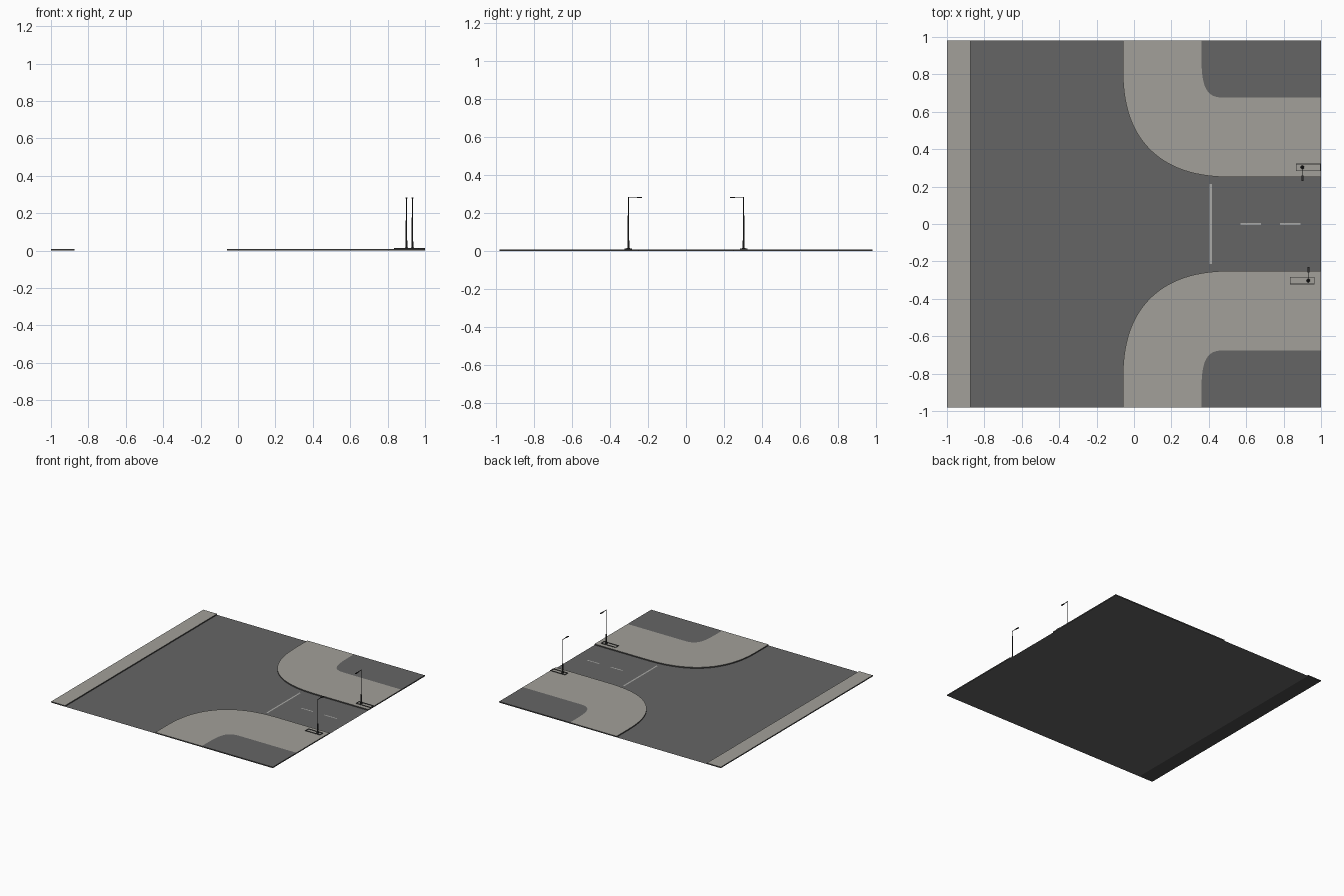
import bpy, bmesh, math

if "Cube" in bpy.data.objects:
    bpy.data.objects.remove(bpy.data.objects["Cube"])

CURB = 0.009   # pavement height
EDGE = 0.98    # half depth of the tile


def material(name, r, g, b):
    m = bpy.data.materials.new(name)
    m.diffuse_color = (r, g, b, 1)
    m.use_nodes = True
    m.node_tree.nodes["Principled BSDF"].inputs["Base Color"].default_value = m.diffuse_color
    return m


ASPHALT = material("asphalt grey", 0.13, 0.13, 0.13)
PAVING = material("paving grey", 0.36, 0.35, 0.32)
KERB = material("dark kerb", 0.07, 0.07, 0.068)
PAINT = material("road paint", 0.40, 0.40, 0.385)
METAL = material("dark metal", 0.03, 0.03, 0.03)


def finish(name, bm, mats):
    me = bpy.data.meshes.new(name)
    bm.to_mesh(me)
    bm.free()
    ob = bpy.data.objects.new(name, me)
    bpy.context.collection.objects.link(ob)
    for m in mats:
        me.materials.append(m)
    return ob


def plate(name, x0, x1, y0, y1, z, mat):
    bm = bmesh.new()
    bm.faces.new([bm.verts.new(p) for p in
                  ((x0, y0, z), (x1, y0, z), (x1, y1, z), (x0, y1, z))])
    return finish(name, bm, [mat])


def add_box(bm, x0, x1, y0, y1, z0, z1):
    vs = bmesh.ops.create_cube(bm, size=1)["verts"]
    for v in vs:
        v.co = (x1 if v.co.x > 0 else x0, y1 if v.co.y > 0 else y0,
                z1 if v.co.z > 0 else z0)


def add_pole(bm, x, y, z0, z1, r0, r1):
    vs = bmesh.ops.create_cone(bm, cap_ends=True, segments=8, radius1=r0,
                               radius2=r1, depth=z1 - z0)["verts"]
    bmesh.ops.translate(bm, verts=vs, vec=(x, y, (z0 + z1) / 2))


def bend(cx, cy, a, b, n, steps=28):
    """Rounded corner from the back edge of the tile round to its right edge."""
    pts = [(cx - a, EDGE)]
    for i in range(steps + 1):
        t = math.pi / 2 * i / steps
        pts.append((cx - a * math.cos(t) ** (2 / n) if i < steps else cx,
                    cy - b * math.sin(t) ** (2 / n)))
    return pts + [(1, cy - b)]


def corner(name, s):
    """Pavement wrapping a block of ground; s mirrors it in y."""
    bm = bmesh.new()
    outer = bend(0.55, 0.85, 0.61, 0.60, 2.5)
    inner = bend(0.52, 0.975, 0.16, 0.30, 4)

    def ring(pts, z):
        return [bm.verts.new((x, y * s, z)) for x, y in pts]

    def face(vs, mat):
        f = bm.faces.new(vs if s > 0 else vs[::-1])
        f.material_index = mat

    far = (1, EDGE)
    o, q, low = ring(outer, CURB), ring(inner, CURB), ring(outer, 0)
    c, cl = ring([far], CURB)[0], ring([far], 0)[0]
    for i in range(len(o) - 1):
        face([o[i], o[i + 1], q[i + 1], q[i]], 0)        # paving
        face([low[i], low[i + 1], o[i + 1], o[i]], 1)    # kerb side
    face(q + [c], 2)                                     # inner ground
    face([low[-1], cl, c, q[-1], o[-1]], 1)              # outer edges
    face([cl, low[0], o[0], q[0], c], 1)
    return finish(name, bm, [PAVING, KERB, ASPHALT])


# Road surface and painted lines
plate("road", -0.875, 1, -EDGE, EDGE, 0, ASPHALT)
plate("stop_line", 0.405, 0.418, -0.215, 0.215, 0.001, PAINT)
for i, x in enumerate((0.57, 0.78)):
    plate(f"lane_dash_{i + 1}", x, x + 0.11, -0.005, 0.005, 0.001, PAINT)

# Straight pavement on the far side, kerb facing the road
bm = bmesh.new()
add_box(bm, -1, -0.875, -EDGE, EDGE, 0, CURB)
for f in bm.faces:
    f.material_index = 1 if f.normal.z < 0.5 else 0
bm.normal_update()
for f in bm.faces:
    f.material_index = 0 if f.normal.z > 0.5 else 1
finish("side_pavement", bm, [PAVING, KERB])

# Two rounded pavement corners
corner("back_corner_pavement", 1)
corner("front_corner_pavement", -1)


# Street lamp standing in a low rectangular rail
def street_lamp(name, x, y, turn):
    bm = bmesh.new()
    z = CURB
    add_pole(bm, 0, 0, z, z + 0.008, 0.010, 0.008)
    add_pole(bm, 0, 0, z, 0.085, 0.0055, 0.0045)
    add_pole(bm, 0, 0, 0.085, 0.285, 0.0035, 0.0025)
    add_box(bm, -0.0015, 0.0015, -0.055, 0, 0.281, 0.285)    # arm
    add_box(bm, -0.005, 0.005, -0.073, -0.045, 0.279, 0.284)  # lamp head
    x0, x1, y0, y1, w = -0.034, 0.099, -0.02, 0.02, 0.004
    for a, b in ((y0, y0 + w), (y1 - w, y1)):
        add_box(bm, x0, x1, a, b, z, z + 0.004)
    for a, b in ((x0, x0 + w), (x1 - w, x1)):
        add_box(bm, a, b, y0, y1, z, z + 0.004)
    ob = finish(name, bm, [METAL])
    ob.location = (x, y, 0)
    ob.rotation_euler.z = turn


street_lamp("back_street_lamp", 0.90, 0.303, 0)
street_lamp("front_street_lamp", 0.932, -0.303, math.pi)
